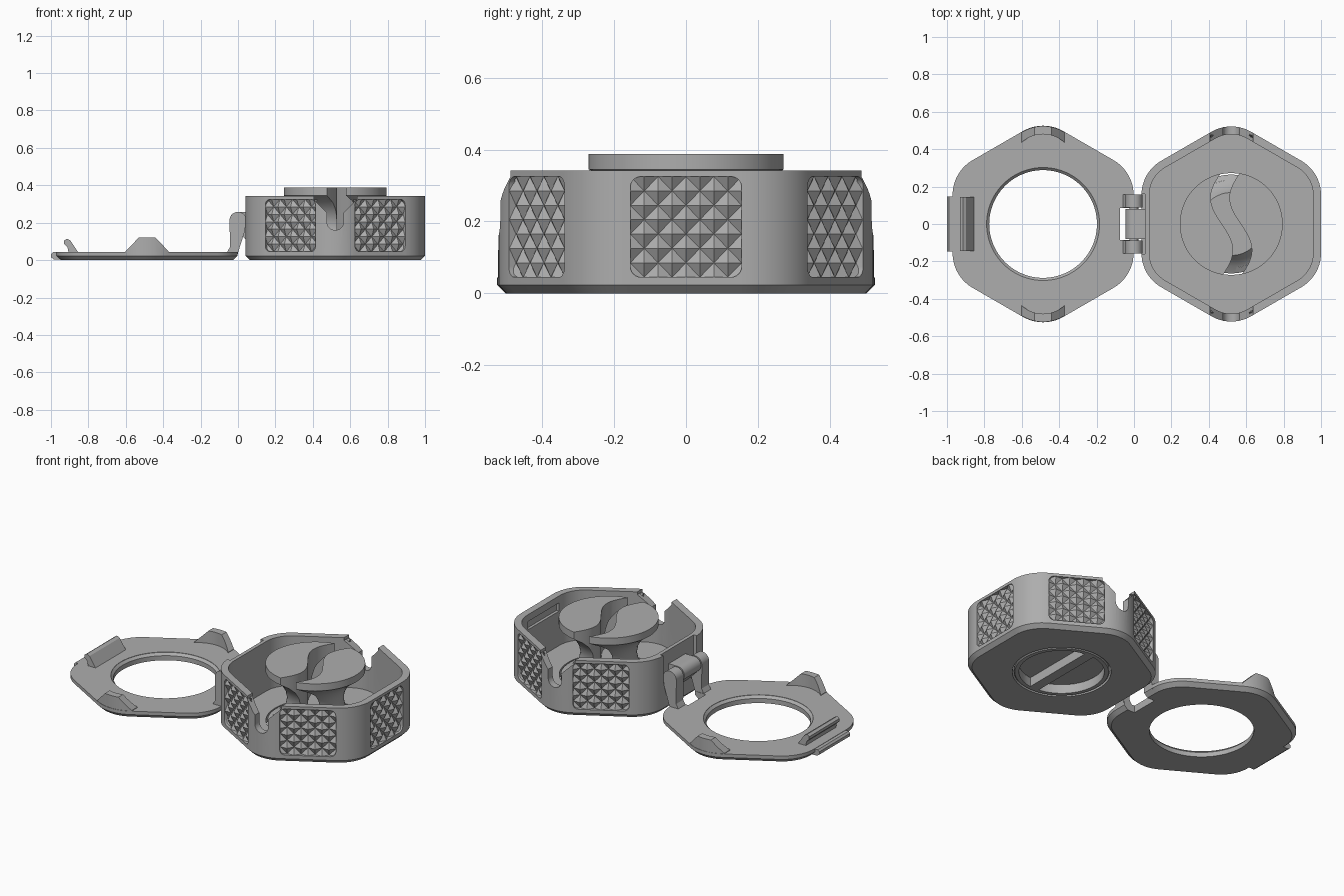
import bpy, bmesh, math
from mathutils import Matrix

default = bpy.data.objects.get("Cube")
if default:
    bpy.data.objects.remove(default, do_unlink=True)

grey = bpy.data.materials.new("plain grey")
grey.use_nodes = True
COLOR = (0.42, 0.42, 0.42, 1)
grey.diffuse_color = COLOR
grey.node_tree.nodes["Principled BSDF"].inputs["Base Color"].default_value = COLOR

BOX = Matrix.Translation((0.52, 0, 0))
LID = Matrix.Translation((-0.486, 0, 0))
HERE = Matrix.Identity(4)


def finish(name, bm, at, closed=True):
    if closed:
        bmesh.ops.recalc_face_normals(bm, faces=bm.faces)
    mesh = bpy.data.meshes.new(name)
    bm.to_mesh(mesh)
    bm.free()
    mesh.transform(at)
    mesh.materials.append(grey)
    obj = bpy.data.objects.new(name, mesh)
    bpy.context.collection.objects.link(obj)
    return obj


def loft(name, rings, at=HERE):
    """Skin a stack of equal-sized point rings and cap both ends."""
    bm = bmesh.new()
    loops = [[bm.verts.new(p) for p in ring] for ring in rings]
    n = len(loops[0])
    for low, high in zip(loops, loops[1:]):
        for i in range(n):
            j = (i + 1) % n
            bm.faces.new((low[i], low[j], high[j], high[i]))
    bm.faces.new(loops[0][::-1])
    bm.faces.new(loops[-1])
    return finish(name, bm, at)


def prism_z(name, pts, lo, hi, at=HERE):
    return loft(name, [[(x, y, h) for x, y in pts] for h in (lo, hi)], at)


def prism_y(name, pts, lo, hi, at=HERE):
    return loft(name, [[(x, h, z) for x, z in pts] for h in (lo, hi)], at)


def block(name, x0, x1, y0, y1, z0, z1, at=HERE):
    return prism_z(name, [(x0, y0), (x1, y0), (x1, y1), (x0, y1)], z0, z1, at)


def arc(cx, cy, r, a0, a1, n):
    angles = [math.radians(a0 + (a1 - a0) * i / n) for i in range(n + 1)]
    return [(cx + r * math.cos(a), cy + r * math.sin(a)) for a in angles]


def hexagon(apothem, r):
    """Rounded hexagon with flats facing left and right."""
    d = (apothem - r) / math.cos(math.pi / 6)
    pts = []
    for a in range(30, 390, 60):
        t = math.radians(a)
        pts += arc(d * math.cos(t), d * math.sin(t), r, a - 30, a + 30, 10)
    return pts


def hex_loft(name, levels, at):
    return loft(name, [[(x, y, z) for x, y in hexagon(a, r)] for a, r, z in levels], at)


def lathe(name, profile, at, n=96):
    return loft(name, [[(x, y, z) for x, y in arc(0, 0, r, 0, 360 - 360 / n, n - 1)]
                       for r, z in profile], at)


def boolean(obj, tool, op="DIFFERENCE"):
    mod = obj.modifiers.new("cut", "BOOLEAN")
    mod.operation, mod.object, mod.solver = op, tool, "EXACT"
    bpy.context.view_layer.objects.active = obj
    bpy.ops.object.modifier_apply(modifier=mod.name)
    bpy.data.objects.remove(tool, do_unlink=True)


# Hexagonal box shell
box = hex_loft("box_shell", [(0.457, 0.19, 0), (0.48, 0.21, 0.023), (0.48, 0.21, 0.342)], BOX)
boolean(box, hex_loft("cavity", [(0.438, 0.168, 0.04), (0.438, 0.168, 0.4)], BOX))
boolean(box, lathe("floor_hole", [(0.272, -0.1), (0.272, 0.1)], BOX))

# Keyhole notches in the front and back corners
notch = arc(0, 0.205, 0.045, 180, 360, 14) + [(0.045, 0.255), (0.115, 0.325), (0.115, 0.4),
                                              (-0.115, 0.4), (-0.115, 0.325), (-0.045, 0.255)]
for side in (-1, 1):
    boolean(box, prism_y("notch", notch, side * 0.4, side * 0.6, BOX))

# Catch groove inside the wall and hinge recess opposite
boolean(box, block("catch_groove", 0.4, 0.455, -0.15, 0.15, 0.25, 0.3, BOX))
boolean(box, block("hinge_recess", -0.5, -0.46, -0.16, 0.16, 0.17, 0.4, BOX))

# Knurled grip panels on every side but the hinge side
HALF_W, Z0, Z1, CORNER = 0.155, 0.045, 0.325, 0.03
xc, zl, zh = HALF_W - CORNER, Z0 + CORNER, Z1 - CORNER
panel = (arc(xc, zl, CORNER, -90, 0, 6) + arc(xc, zh, CORNER, 0, 90, 6)
         + arc(-xc, zh, CORNER, 90, 180, 6) + arc(-xc, zl, CORNER, 180, 270, 6))
PITCH = HALF_W / 4


def knurl(name, at):
    bm = bmesh.new()
    rows, cols = 8, 9
    mid = (Z0 + Z1) / 2
    grid = [[bm.verts.new(((i - 4) * PITCH, 0.478 if (i + j) % 2 == 0 else 0.457,
                           mid + (j - 3.5) * (Z1 - Z0) / 7))
             for i in range(cols)] for j in range(rows)]
    for j in range(rows - 1):
        for i in range(cols - 1):
            a, b, c, d = grid[j][i], grid[j][i + 1], grid[j + 1][i + 1], grid[j + 1][i]
            # split each cell along its valley so the peaks become pyramids
            tris = ((a, d, b), (b, d, c)) if (i + j) % 2 == 0 else ((a, d, c), (a, c, b))
            for t in tris:
                bm.faces.new(t)
    return finish(name, bm, at, closed=False)


for angle in (0, 60, 120, 240, 300):
    turn = BOX @ Matrix.Rotation(math.radians(angle - 90), 4, "Z")
    boolean(box, prism_y("pocket", panel, 0.456, 0.6, turn))
    knurl("grip_panel_%d" % angle, turn)

# Turning spool with an S-shaped slit
spool = lathe("spool", [(0.258, 0), (0.264, 0.006), (0.264, 0.04), (0.225, 0.06), (0.19, 0.09),
                        (0.165, 0.13), (0.155, 0.18), (0.165, 0.23), (0.19, 0.275),
                        (0.225, 0.31), (0.275, 0.345), (0.275, 0.388)], BOX)
ys = [-0.3 + 0.6 * i / 40 for i in range(41)]
mids = [(-0.06 * math.sin(math.pi * y / 0.28), y) for y in ys]
slit = [(x + 0.05, y) for x, y in mids] + [(x - 0.05, y) for x, y in mids[::-1]]
boolean(spool, prism_z("slit", slit, 0.125, 0.5, BOX))

# Hollows underneath, leaving a finger bar
for side in (-1, 1):
    half = math.degrees(math.acos(0.03 / 0.235))
    start = 0 if side > 0 else 180
    boolean(spool, prism_z("hollow", arc(0, 0, 0.235, start - half, start + half, 40),
                           -0.1, 0.055, BOX))

# Open lid lying flat, with a round window
lid = hex_loft("lid_plate", [(0.46, 0.19, 0), (0.484, 0.215, 0.023), (0.484, 0.215, 0.044)], LID)
boolean(lid, lathe("window", [(0.288, -0.1), (0.288, 0.028), (0.302, 0.042), (0.302, 0.1)], LID))
boolean(lid, block("knuckle_clearance", -0.075, 0.05, -0.085, 0.085, -0.1, 0.2))

# Wedge tabs that fill the box notches
wedge = [(-0.115, 0.03), (0.115, 0.03), (0.115, 0.047), (0.045, 0.12), (-0.045, 0.12), (-0.115, 0.047)]
for name, side in (("front_tab", -1), ("back_tab", 1)):
    tab = prism_y(name, wedge, side * 0.4, side * 0.6, LID)
    boolean(tab, hex_loft("outline", [(0.482, 0.213, 0), (0.482, 0.213, 0.3)], LID), "INTERSECT")
    boolean(tab, prism_z("inner_curve", arc(0, side * 0.31, 0.17, 0, 352.5, 47), -0.1, 0.3, LID))

# Latch hook and thumb tab on the free edge
prism_y("latch_hook", [(-0.905, 0.035), (-0.912, 0.07), (-0.93, 0.087), (-0.93, 0.104),
                       (-0.915, 0.114), (-0.897, 0.105), (-0.872, 0.068), (-0.85, 0.035)],
        -0.145, 0.145)
prism_y("thumb_tab", [(-0.94, 0.004), (-0.985, 0.004), (-1, 0.015), (-1, 0.032), (-0.99, 0.042),
                      (-0.94, 0.042)], -0.148, 0.148)

# Hinge: two lid lugs around one box knuckle, joined by a pin
lug = arc(0, 0.213, 0.045, 0, 180, 16) + [(-0.043, 0.07), (-0.06, 0.04), (-0.06, 0.02),
                                          (-0.005, 0.02), (0.005, 0.055), (0.035, 0.15)]
for name, side in (("front_lug", -1), ("back_lug", 1)):
    prism_y(name, lug, side * 0.088, side * 0.157)
knuckle = arc(0, 0.213, 0.045, 90, 240, 14) + [(0.05, 0.1), (0.075, 0.1), (0.075, 0.258)]
prism_y("box_knuckle", knuckle, -0.08, 0.08)
prism_y("hinge_pin", arc(0, 0.213, 0.025, 0, 345, 23), -0.15, 0.15)

# Smooth curved surfaces, keep hard edges and the faceted grips
for obj in bpy.context.collection.objects:
    if obj.type == "MESH" and grey.name in obj.data.materials and not obj.name.startswith("grip"):
        bpy.ops.object.select_all(action="DESELECT")
        obj.select_set(True)
        bpy.context.view_layer.objects.active = obj
        bpy.ops.object.shade_smooth_by_angle(angle=math.radians(25))
